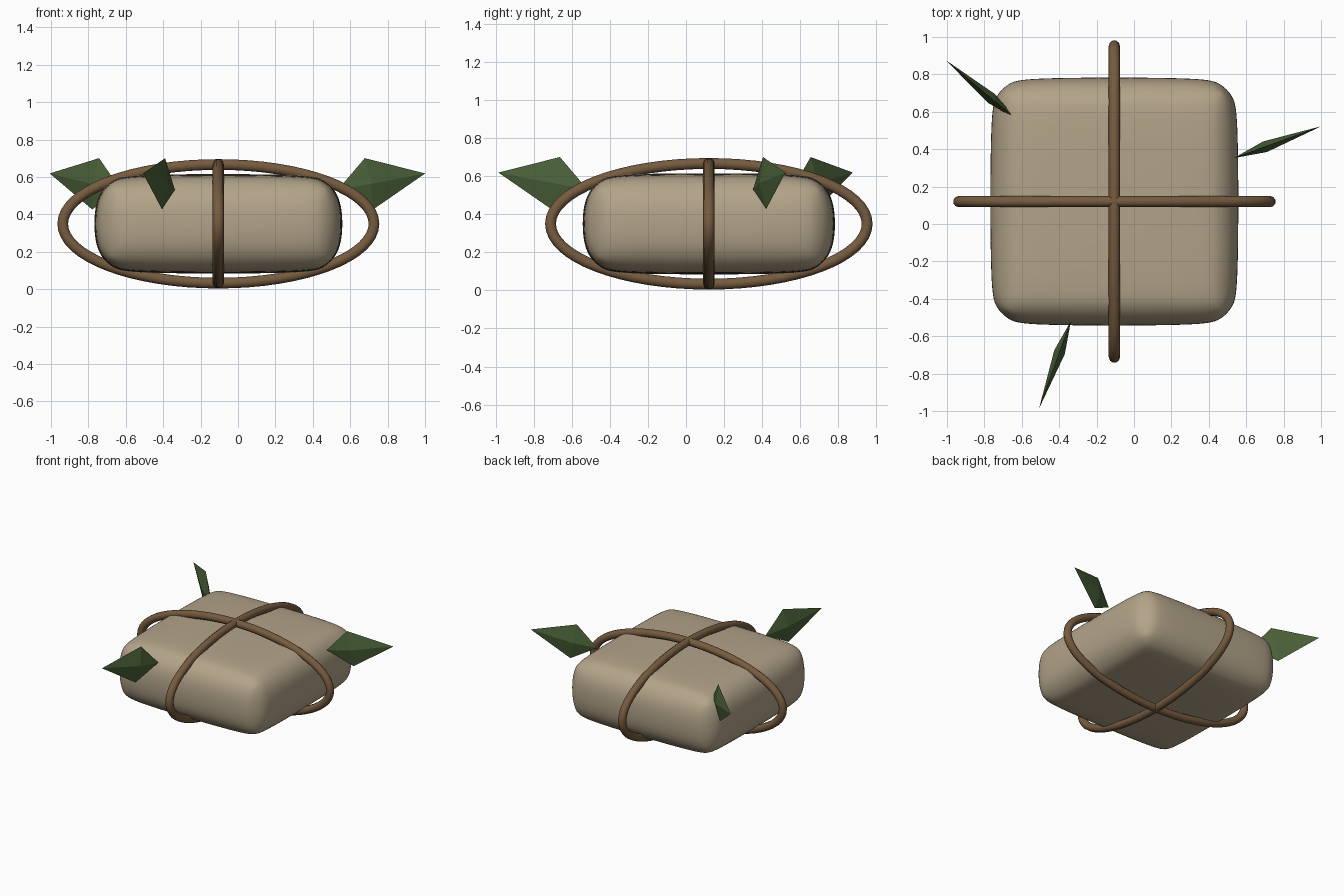
import bpy
import bmesh
from math import sin, cos, pi, radians
from mathutils import Matrix, Vector

cube = bpy.data.objects.get("Cube")
if cube:
    bpy.data.objects.remove(cube, do_unlink=True)

CENTER = Vector((-0.105, 0.12, 0.35))


def material(name, color):
    mat = bpy.data.materials.new(name)
    mat.use_nodes = True
    mat.diffuse_color = (*color, 1)
    mat.node_tree.nodes["Principled BSDF"].inputs["Base Color"].default_value = (*color, 1)
    return mat


def add_object(name, data, mat):
    obj = bpy.data.objects.new(name, data)
    data.materials.append(mat)
    bpy.context.collection.objects.link(obj)
    return obj


cloth = material("tan wrapping", (0.45, 0.37, 0.25))
twine = material("brown twine", (0.18, 0.105, 0.05))
green = material("dark green leaf", (0.07, 0.12, 0.04))

# Soft pillow-shaped parcel
bm = bmesh.new()
bmesh.ops.create_cube(bm, size=2)
bmesh.ops.scale(bm, vec=(0.665, 0.665, 0.268), verts=bm.verts)
bmesh.ops.bevel(bm, geom=bm.edges[:], offset=0.2, segments=3, profile=0.5, affect='EDGES')
for face in bm.faces:
    face.smooth = True
mesh = bpy.data.meshes.new("parcel")
bm.to_mesh(mesh)
bm.free()
parcel = add_object("parcel", mesh, cloth)
parcel.location = CENTER
sub = parcel.modifiers.new("soften", 'SUBSURF')
sub.levels = sub.render_levels = 3

# Two crossing oval twine loops
for name, turn in (("twine_loop_side", 0), ("twine_loop_front", pi / 2)):
    curve = bpy.data.curves.new(name, 'CURVE')
    curve.dimensions = '3D'
    curve.bevel_depth = 0.03
    curve.bevel_resolution = 3
    spline = curve.splines.new('POLY')
    count = 64
    spline.points.add(count - 1)
    for i, point in enumerate(spline.points):
        a = 2 * pi * i / count
        point.co = (0.832 * cos(a), 0, 0.317 * sin(a), 1)
    spline.use_cyclic_u = True
    spline.use_smooth = True
    loop = add_object(name, curve, twine)
    loop.location = CENTER
    loop.rotation_euler.z = turn


# Faceted kite-shaped leaves, pointing outward and slightly up
def leaf(name, angle):
    bm = bmesh.new()
    base, tip = bm.verts.new((-0.18, 0, 0)), bm.verts.new((0.325, 0, 0))
    rim = [bm.verts.new(p) for p in ((0, 0, 0.14), (0, 0.03, 0), (0, 0, -0.138), (0, -0.03, 0))]
    for i in range(4):
        a, b = rim[i], rim[(i + 1) % 4]
        bm.faces.new((a, b, tip))
        bm.faces.new((b, a, base))
    bmesh.ops.recalc_face_normals(bm, faces=bm.faces)
    mesh = bpy.data.meshes.new(name)
    bm.to_mesh(mesh)
    bm.free()
    obj = add_object(name, mesh, green)
    obj.matrix_world = (Matrix.Translation(CENTER) @ Matrix.Rotation(radians(angle), 4, 'Z')
                        @ Matrix.Translation((0.857, 0, 0.213))
                        @ Matrix.Rotation(radians(-10), 4, 'Y'))


leaf("leaf_left", 20)
leaf("leaf_back", 140)
leaf("leaf_front", 250)
